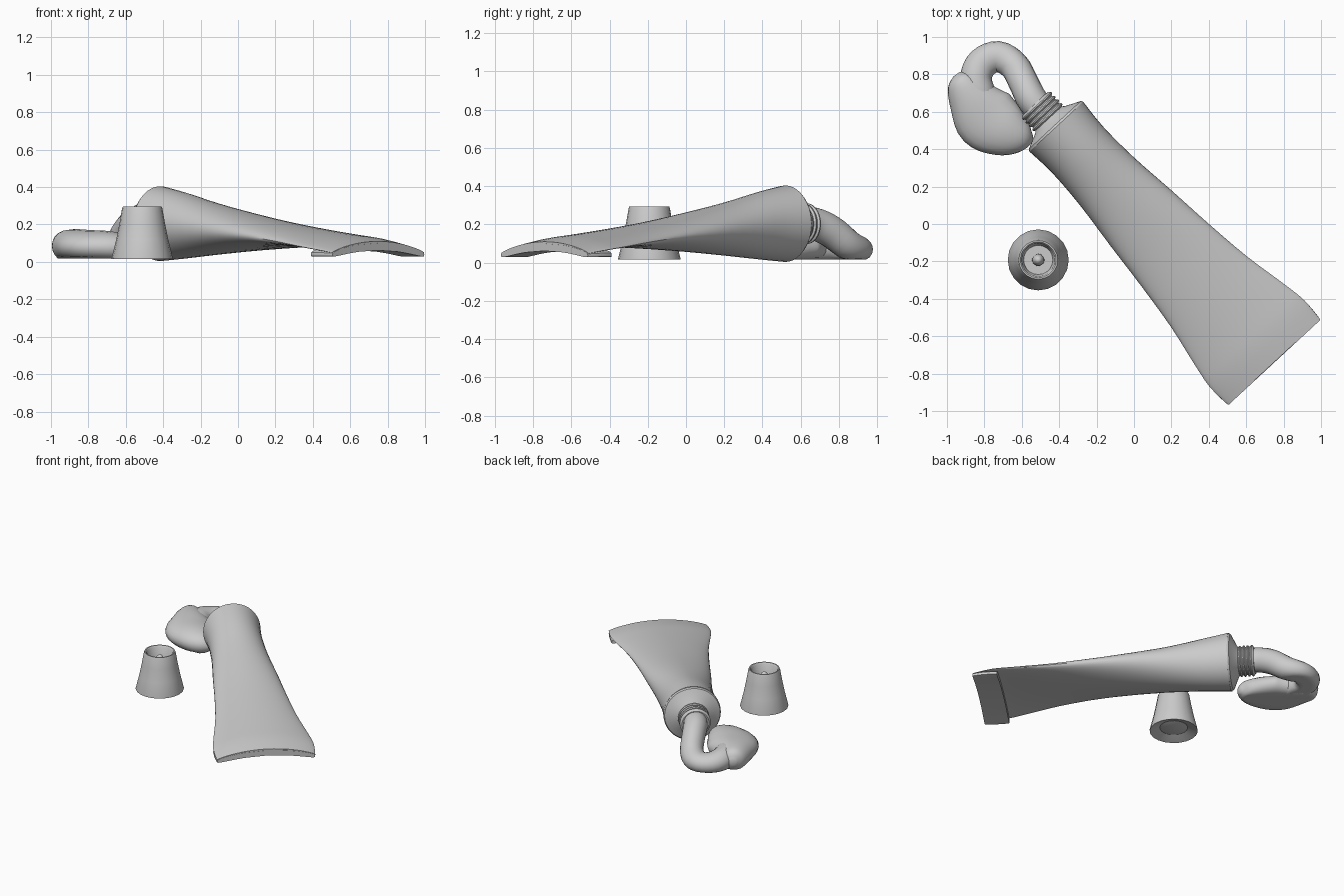
import bpy, bmesh, math
from mathutils import Vector

if "Cube" in bpy.data.objects:
    bpy.data.objects.remove(bpy.data.objects["Cube"])

UP = Vector((0, 0, 1))
ORIGIN = Vector((-0.415, 0.52, 0))      # centre of the tube shoulder, on the floor
AXIS = Vector((0.679, -0.734, 0))       # from shoulder to crimped tail
SIDE = Vector((0.734, 0.679, 0))


def finish(bm, name, angle=35):
    bmesh.ops.remove_doubles(bm, verts=bm.verts, dist=1e-5)
    bmesh.ops.recalc_face_normals(bm, faces=bm.faces)
    me = bpy.data.meshes.new(name)
    bm.to_mesh(me)
    bm.free()
    ob = bpy.data.objects.new(name, me)
    bpy.context.collection.objects.link(ob)
    bpy.ops.object.select_all(action='DESELECT')
    ob.select_set(True)
    bpy.context.view_layer.objects.active = ob
    bpy.ops.object.shade_smooth_by_angle(angle=math.radians(angle))
    return ob


def skin(rings, name, caps=True, angle=35):
    """Bridge equal-sized rings of points into a surface."""
    bm = bmesh.new()
    vs = [[bm.verts.new(p) for p in r] for r in rings]
    n = len(vs[0])
    for a, b in zip(vs, vs[1:]):
        for i in range(n):
            j = (i + 1) % n
            bm.faces.new((a[i], a[j], b[j], b[i]))
    if caps:
        bm.faces.new(vs[0])
        bm.faces.new(vs[-1])
    return finish(bm, name, angle)


def spline(pts, steps):
    """Catmull-Rom interpolation of tuples of any length."""
    out = []
    p = [pts[0]] + list(pts) + [pts[-1]]
    for k in range(1, len(p) - 2):
        for i in range(steps):
            t = i / steps
            out.append([0.5 * (2 * b + (c - a) * t + (2 * a - 5 * b + 4 * c - d) * t * t
                        + (3 * b - a - 3 * c + d) * t ** 3)
                        for a, b, c, d in zip(p[k - 1], p[k], p[k + 1], p[k + 2])])
    return out + [list(pts[-1])]


def power(v, e):
    return math.copysign(abs(v) ** e, v)


def tube_ring(s, w, top, bot, arch=0, e=1, n=40):
    """Cross-section at distance s; arch bends the side edges down."""
    mid, half = (top + bot) / 2, (top - bot) / 2
    ring = []
    for i in range(n):
        a = 2 * math.pi * i / n
        c, q = power(math.cos(a), e), power(math.sin(a), e)
        ring.append(ORIGIN + AXIS * s + SIDE * w * c + UP * (mid + half * q - arch * c * c))
    return ring


def sweep(pts, name, steps=4, n=20, floor=0.018):
    """Soft rope along points (x, y, z, half width, half height), resting on the floor."""
    path = spline(pts, steps)
    rings = []
    for k, (x, y, z, w, h) in enumerate(path):
        t = Vector(path[min(k + 1, len(path) - 1)][:3]) - Vector(path[max(k - 1, 0)][:3])
        side = t.cross(UP).normalized()
        up = side.cross(t).normalized()
        ring = []
        for i in range(n):
            a = 2 * math.pi * i / n
            p = Vector((x, y, z)) + side * w * math.cos(a) + up * h * math.sin(a)
            p.z = max(p.z, floor)
            ring.append(p)
        rings.append(ring)
    return skin(rings, name, angle=60)


def lathe(profile, center, name, n=20):
    rings = [[Vector((center[0] + max(r, 1e-6) * math.cos(2 * math.pi * i / n),
                      center[1] + max(r, 1e-6) * math.sin(2 * math.pi * i / n), z))
              for i in range(n)] for r, z in profile]
    return skin(rings, name, caps=False)


# squeezed tube body: s, half width, top, bottom, arch
body = [(0, .196, .404, .004, 0), (.17, .184, .372, .016, 0), (.4, .193, .318, .035, 0),
        (.67, .221, .264, .055, 0), (.93, .245, .218, .07, .005), (1.2, .277, .18, .082, .02),
        (1.43, .32, .152, .09, .036), (1.58, .343, .135, .09, .044), (1.715, .336, .11, .08, .046)]
skin([tube_ring(*r) for r in spline(body, 3)], "tube_body")

# tail folded underneath
fold = [(1.55, .338), (1.57, .342), (1.64, .343), (1.70, .338), (1.717, .334)]
skin([tube_ring(s, w, .104 if s < 1.7 else .1, .062, .043, .45) for s, w in fold], "tail_fold")

# conical shoulder and threaded neck
Z = 0.204
neck = [(0, .196), (-.012, .19), (-.05, .108)]
for k in range(4):
    s = -.06 - k * .027
    neck += [(s, .096), (s - .007, .106), (s - .014, .106), (s - .021, .096)]
neck += [(-.168, .092), (-.168, .07)]
skin([tube_ring(s, r, Z + r, Z - r) for s, r in neck], "shoulder_and_neck")

# squeezed-out paste: hanging rope, then the wide heap it ends in
sweep([(-.47, .58, .205, .08, .08), (-.545, .665, .205, .082, .085), (-.59, .755, .165, .08, .085),
       (-.64, .845, .095, .08, .08), (-.725, .895, .07, .083, .07), (-.81, .86, .07, .085, .072),
       (-.845, .78, .078, .085, .08), (-.82, .68, .08, .085, .08), (-.77, .6, .07, .05, .05)],
      "paste_rope")
sweep([(-.95, .80, .085, .02, .02), (-.93, .77, .085, .075, .075), (-.875, .68, .085, .125, .09),
       (-.79, .57, .08, .175, .09), (-.68, .5, .078, .145, .085), (-.59, .465, .07, .085, .065),
       (-.545, .455, .06, .02, .02)], "paste_heap")

# screw cap standing on its wide end, with piercing spike in the recess
lathe([(0, .03), (.06, .033), (.095, .042), (.15, .02), (.163, .016), (.163, .022), (.139, .12),
       (.121, .21), (.108, .285), (.104, .295), (.096, .295), (.088, .285), (.078, .14),
       (.033, .14), (.031, .225), (.02, .258), (0, .275)], (-.512, -.192), "cap")
